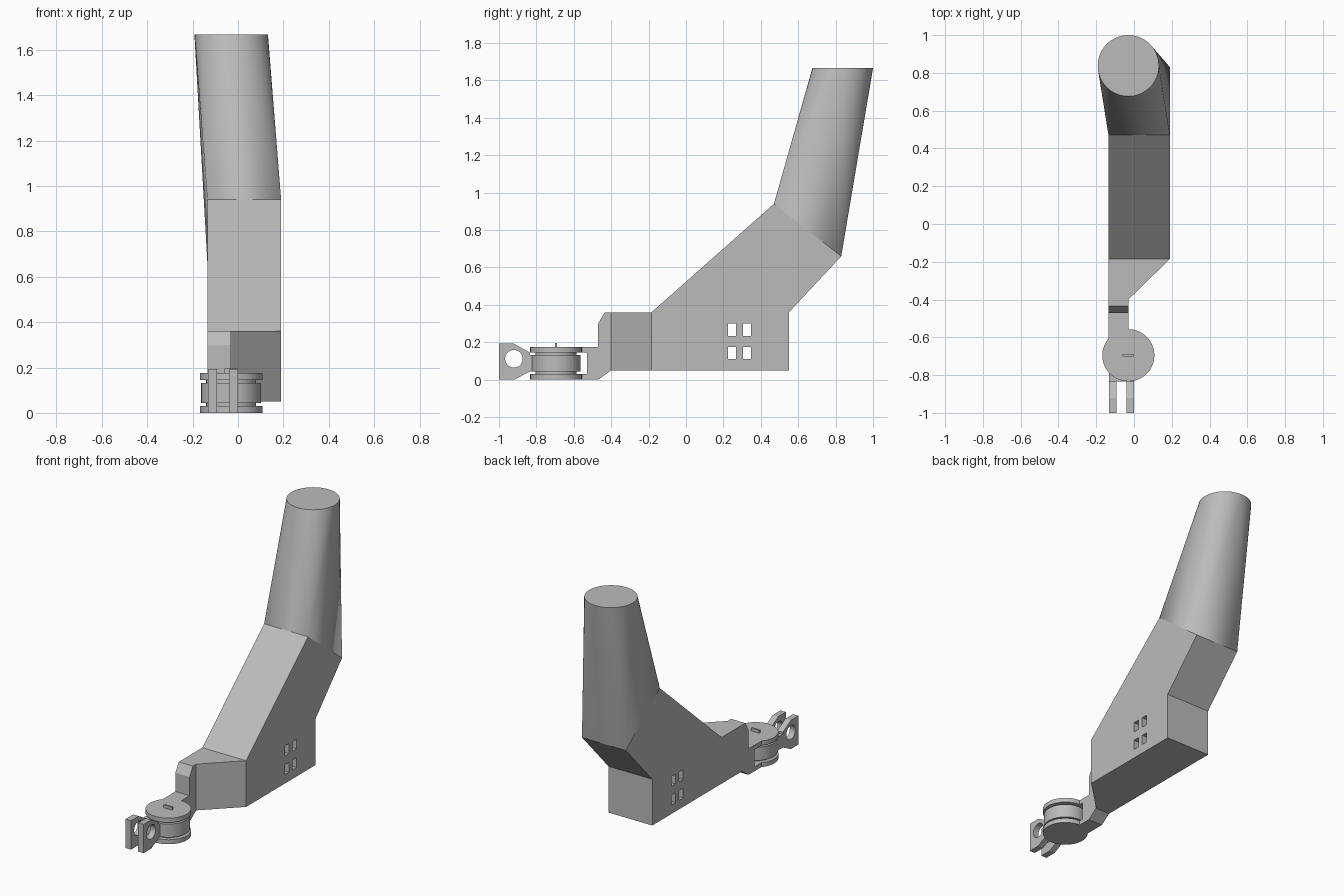
import bpy
import bmesh
import math
from mathutils import Vector, Matrix

if "Cube" in bpy.data.objects:
    bpy.data.objects.remove(bpy.data.objects["Cube"], do_unlink=True)

grey = bpy.data.materials.new("plain grey")
grey.use_nodes = True
grey.diffuse_color = (0.5, 0.5, 0.5, 1)
grey.node_tree.nodes["Principled BSDF"].inputs["Base Color"].default_value = (0.5, 0.5, 0.5, 1)

LEFT, RIGHT, ARM = 0.19, -0.135, -0.03   # x of the body sides and arm side


def finish(name, bm, smooth=None):
    bmesh.ops.recalc_face_normals(bm, faces=bm.faces)
    mesh = bpy.data.meshes.new(name)
    bm.to_mesh(mesh)
    bm.free()
    mesh.materials.append(grey)
    obj = bpy.data.objects.new(name, mesh)
    bpy.context.collection.objects.link(obj)
    if smooth:
        activate(obj)
        bpy.ops.object.shade_smooth_by_angle(angle=math.radians(smooth))
    return obj


def activate(obj):
    bpy.ops.object.select_all(action='DESELECT')
    obj.select_set(True)
    bpy.context.view_layer.objects.active = obj


def prism(name, points, offset):
    bm = bmesh.new()
    face = bm.faces.new([bm.verts.new(p) for p in points])
    new = bmesh.ops.extrude_face_region(bm, geom=[face])["geom"]
    bmesh.ops.translate(bm, vec=offset, verts=[v for v in new if isinstance(v, bmesh.types.BMVert)])
    return finish(name, bm)


def side_prism(name, profile, x0, x1):
    return prism(name, [(x0, y, z) for y, z in profile], Vector((x1 - x0, 0, 0)))


def box(name, low, high):
    profile = [(low[1], low[2]), (high[1], low[2]), (high[1], high[2]), (low[1], high[2])]
    return side_prism(name, profile, low[0], high[0])


def cylinder(name, centre, radius, depth, along_x=False):
    bm = bmesh.new()
    turn = Matrix.Rotation(math.pi / 2, 4, 'Y') if along_x else Matrix()
    bmesh.ops.create_cone(bm, cap_ends=True, segments=48, radius1=radius, radius2=radius,
                          depth=depth, matrix=Matrix.Translation(centre) @ turn)
    return finish(name, bm, 30)


def cut(obj, cutter):
    mod = obj.modifiers.new("cut", 'BOOLEAN')
    mod.operation, mod.solver, mod.object = 'DIFFERENCE', 'EXACT', cutter
    activate(obj)
    bpy.ops.object.modifier_apply(modifier=mod.name)
    bpy.data.objects.remove(cutter, do_unlink=True)


# Main body with four square through holes
body = side_prism("body", [(-0.185, 0.05), (0.55, 0.05), (0.55, 0.36), (0.83, 0.66),
                           (0.47, 0.94), (-0.185, 0.36)], RIGHT, LEFT)
for y in (0.225, 0.305):
    for z in (0.11, 0.235):
        cut(body, box("hole_cutter", (-0.4, y, z), (0.4, y + 0.043, z + 0.066)))

# Wedge nose narrowing to the arm
prism("nose", [(RIGHT, -0.40, 0.05), (ARM, -0.40, 0.05), (LEFT, -0.185, 0.05),
               (RIGHT, -0.185, 0.05)], Vector((0, 0, 0.31)))

# Neck blending from the slanted rectangle to a round top
bm = bmesh.new()
for x in (RIGHT, LEFT):
    for y, z in ((0.47, 0.94), (0.83, 0.66)):
        bm.verts.new((x, y, z))
bmesh.ops.create_circle(bm, segments=40, radius=0.162,
                        matrix=Matrix.Translation((-0.03, 0.838, 1.667)))
bmesh.ops.convex_hull(bm, input=bm.verts[:])
finish("neck", bm, 20)

# Forked arm holding the hinge
side_prism("fork_arm", [(-0.40, 0.36), (-0.435, 0.36), (-0.47, 0.30), (-0.47, 0.175),
                        (-0.62, 0.175), (-0.62, 0.145), (-0.53, 0.145), (-0.53, 0.03),
                        (-0.62, 0.03), (-0.62, 0), (-0.47, 0), (-0.40, 0.05)], RIGHT, ARM)

# Hinge discs, axle and key tab
hx, hy = -0.03, -0.695
for name, z, depth, radius in (("lower_disc", 0.015, 0.03, 0.138),
                               ("middle_disc", 0.0875, 0.089, 0.132),
                               ("upper_disc", 0.16, 0.03, 0.138),
                               ("axle", 0.0875, 0.16, 0.11)):
    cylinder(name, (hx, hy, z), radius, depth)
box("key_tab", (hx - 0.03, hy - 0.006, 0.17), (hx + 0.03, hy + 0.006, 0.195))

# Front clevis: a web joined to two drilled lugs
box("clevis_web", (-0.133, -0.835, 0.043), (0, -0.74, 0.132))
for name, x in (("right_lug", -0.133), ("left_lug", -0.04)):
    lug = side_prism(name, [(-1, 0), (-0.92, 0), (-0.835, 0.043), (-0.835, 0.145),
                            (-0.92, 0.193), (-1, 0.193)], x, x + 0.04)
    cut(lug, cylinder("bore_cutter", (x + 0.02, -0.92, 0.112), 0.047, 0.2, True))
